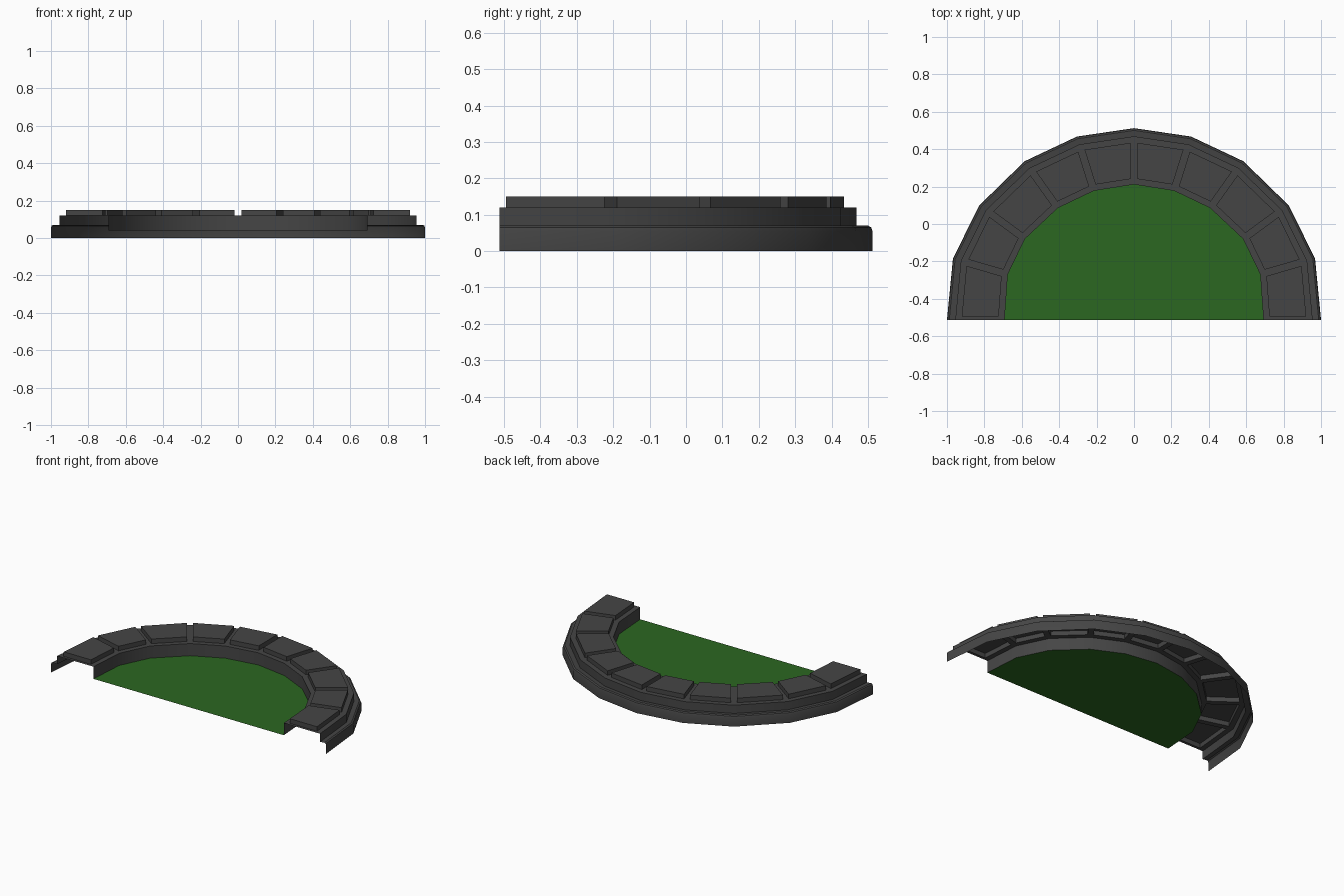
import bpy, bmesh
from mathutils import Vector

if "Cube" in bpy.data.objects:
    bpy.data.objects.remove(bpy.data.objects["Cube"])

Y0 = -0.5125  # straight front edge


def material(name, rgb):
    m = bpy.data.materials.new(name)
    m.diffuse_color = (*rgb, 1)
    m.use_nodes = True
    m.node_tree.nodes["Principled BSDF"].inputs["Base Color"].default_value = m.diffuse_color
    return m


stone = material("dark_stone", (0.06, 0.06, 0.06))
grass = material("grass_green", (0.024, 0.136, 0.015))

# right-hand quarter outlines (y measured from the front edge), mirrored to the left
outer_q = [(1.0, 0), (0.968, 0.328), (0.827, 0.612), (0.585, 0.848), (0.305, 0.98), (0, 1.025)]
inner_q = [(0.692, 0), (0.675, 0.243), (0.583, 0.433), (0.407, 0.598), (0.214, 0.69), (0, 0.724)]


def arc(q):
    pts = q + [(-x, y) for x, y in reversed(q[:-1])]
    return [Vector((x, y + Y0, 0)) for x, y in pts]


outer, inner = arc(outer_q), arc(inner_q)


def make_object(name, bm, mat):
    bmesh.ops.remove_doubles(bm, verts=bm.verts, dist=1e-5)
    bmesh.ops.recalc_face_normals(bm, faces=bm.faces)
    bm.normal_update()
    top = max(bm.faces, key=lambda f: f.calc_center_median().z)
    if top.normal.z < 0:
        bmesh.ops.reverse_faces(bm, faces=bm.faces)
    me = bpy.data.meshes.new(name)
    bm.to_mesh(me)
    bm.free()
    me.materials.append(mat)
    ob = bpy.data.objects.new(name, me)
    bpy.context.collection.objects.link(ob)
    return ob


# stone border: open-bottomed stepped shell with raised hollow tiles
# profile: (fraction from outer to inner outline, height)
profile = [(0, 0), (0, 0.055), (0.012, 0.065), (0.04, 0.07), (0.145, 0.066),
           (0.145, 0.12), (1, 0.12), (1, 0.04)]
RIM = 5  # profile span that carries the tiles
bm = bmesh.new()


def quad(*pts):
    bm.faces.new([bm.verts.new(p) for p in pts])


def at(i, k):
    t, z = profile[k]
    p = outer[i].lerp(inner[i], t)
    return Vector((p.x, p.y, z))


up = Vector((0, 0, 0.03))
for i in range(len(outer) - 1):
    for k in range(len(profile) - 1):
        a, b, c, d = at(i, k), at(i + 1, k), at(i + 1, k + 1), at(i, k + 1)
        if k != RIM:
            quad(a, b, c, d)
            continue

        def inset(v):
            p, q = a.lerp(d, v), b.lerp(c, v)
            m = 0.018 / (q - p).length
            return p.lerp(q, m), p.lerp(q, 1 - m)

        (ta, tb), (td, tc) = inset(0.125), inset(0.875)
        base, tile = [a, b, c, d], [ta, tb, tc, td]
        for j in range(4):
            n = (j + 1) % 4
            quad(base[j], base[n], tile[n], tile[j])          # gap around tile
            quad(tile[j], tile[n], tile[n] + up, tile[j] + up)  # tile side
        quad(*[p + up for p in tile])                          # tile top
border = make_object("stone_border", bm, stone)
bpy.context.view_layer.objects.active = border
border.select_set(True)
bpy.ops.object.shade_smooth_by_angle(angle=0.56)

# lawn: single flat sheet inside the border
bm = bmesh.new()
bm.faces.new([bm.verts.new((p.x, p.y, 0.04)) for p in inner])
make_object("lawn", bm, grass)
